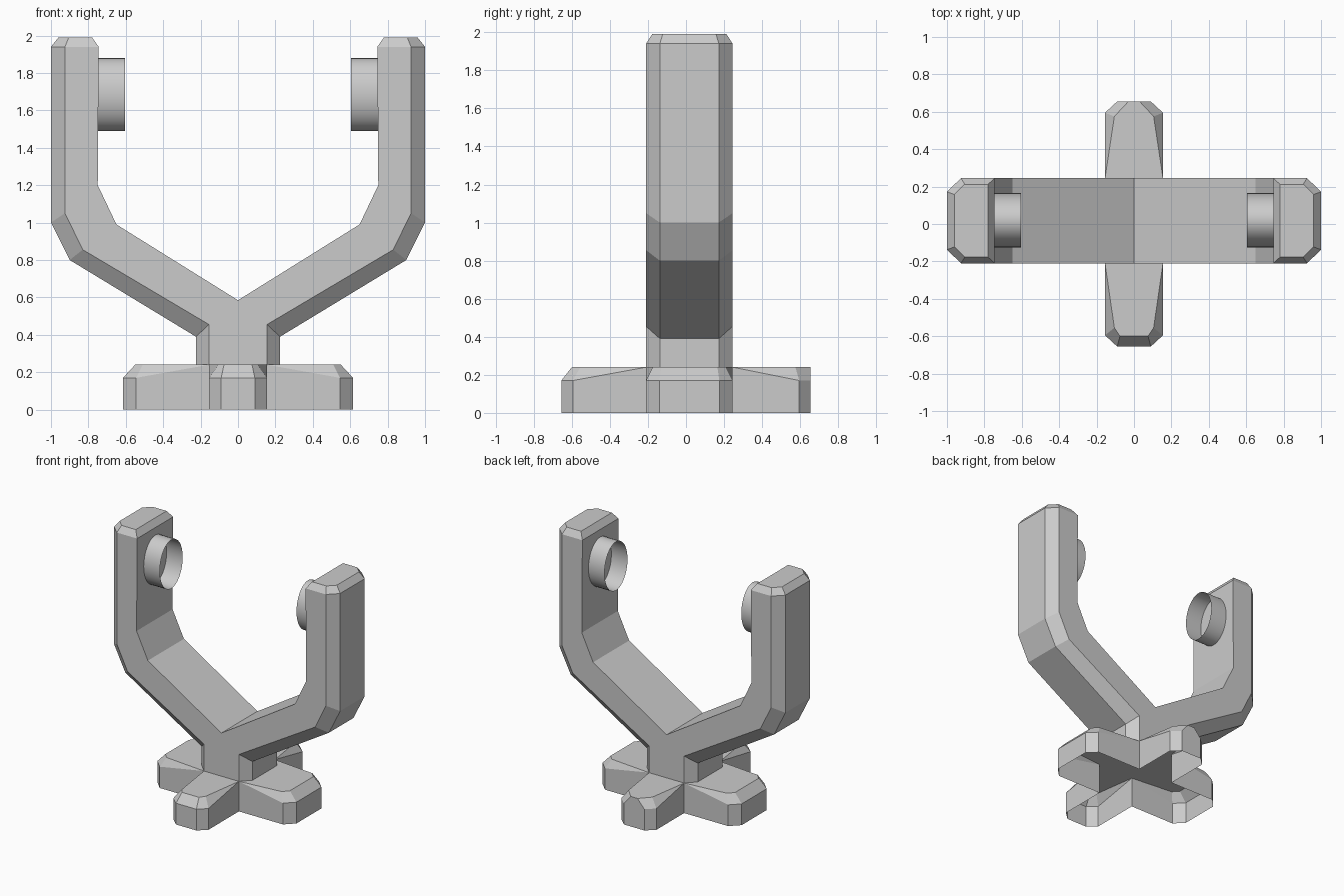
import bpy, bmesh
from math import pi
from mathutils import Matrix

if "Cube" in bpy.data.objects:
    bpy.data.objects.remove(bpy.data.objects["Cube"])

YC = 0.0175  # depth centre of the fork


def finish(bm, name, mirror=False):
    bmesh.ops.remove_doubles(bm, verts=bm.verts, dist=1e-4)
    bmesh.ops.recalc_face_normals(bm, faces=bm.faces)
    me = bpy.data.meshes.new(name)
    bm.to_mesh(me)
    bm.free()
    ob = bpy.data.objects.new(name, me)
    bpy.context.collection.objects.link(ob)
    if mirror:
        ob.modifiers.new("Mirror", 'MIRROR').use_clip = True
    return ob


# Fork: half of the yoke swept through stations (inner, face edge, outer), then mirrored
stations = [  # inner x,z / face edge x,z / outer x,z / half depth / outer half depth
    (0, .24, .155, .24, .225, .24, .2275, .155),
    (0, .585, .155, .455, .225, .39, .2275, .155),
    (.65, .99, .83, .855, .90, .80, .2275, .155),
    (.75, 1.2, .925, 1.05, 1.0, 1.0, .2275, .155),
    (.745, 1.94, .925, 1.94, 1.0, 1.94, .2275, .155),
    (.78, 1.99, .905, 1.99, .96, 1.99, .195, .14),
]
bm = bmesh.new()
rings = []
for ix, iz, fx, fz, ox, oz, h, k in stations:
    pts = [(ix, -h, iz), (fx, -h, fz), (ox, -k, oz),
           (ox, k, oz), (fx, h, fz), (ix, h, iz)]
    rings.append([bm.verts.new((x, y + YC, z)) for x, y, z in pts])
for n, (a, b) in enumerate(zip(rings, rings[1:])):
    for i in range(5 if n == 0 else 6):  # the neck has no face on the mirror plane
        j = (i + 1) % 6
        bm.faces.new((a[i], a[j], b[j], b[i]))
bm.faces.new(rings[-1])
finish(bm, "fork", mirror=True)

# Foot: cross-shaped shell, open below, legs tapering to chamfered tips
outer = [(0, -.655), (.09, -.655), (.155, -.595), (.155, -.21), (.545, -.21), (.615, -.14),
         (.615, .175), (.545, .245), (.155, .245), (.155, .595), (.09, .655), (0, .655)]
inner = [(0, -.60), (.075, -.60), (.105, -.555), (.155, -.21), (.51, -.175), (.55, -.13),
         (.55, .165), (.51, .21), (.155, .245), (.105, .575), (.03, .655), (0, .655)]
full = lambda p: p + [(-x, y) for x, y in p[-2:0:-1]]
outer, inner = full(outer), full(inner)
bm = bmesh.new()
low = [bm.verts.new((x, y, 0)) for x, y in outer]
mid = [bm.verts.new((x, y, .24 if (x, y) in inner and abs(x) == .155 else .17)) for x, y in outer]
top = [bm.verts.new((x, y, .24)) for x, y in inner]
for a, b in ((low, mid), (mid, top)):
    for i in range(len(a)):
        j = (i + 1) % len(a)
        bm.faces.new((a[i], a[j], b[j], b[i]))
bm.faces.new(top)
finish(bm, "foot")

# Pivot rings: open oval tubes on the inside of each arm
for side, s in (("left", -1), ("right", 1)):
    bm = bmesh.new()
    bmesh.ops.create_cone(bm, cap_ends=False, segments=32, radius1=1, radius2=1, depth=1)
    bm.transform(Matrix.Translation((s * .677, YC + .003, 1.685))
                 @ Matrix.Diagonal((.145, .145, .195, 1)) @ Matrix.Rotation(pi / 2, 4, 'Y'))
    ob = finish(bm, side + "_pivot_ring")
    for p in ob.data.polygons:
        p.use_smooth = True
